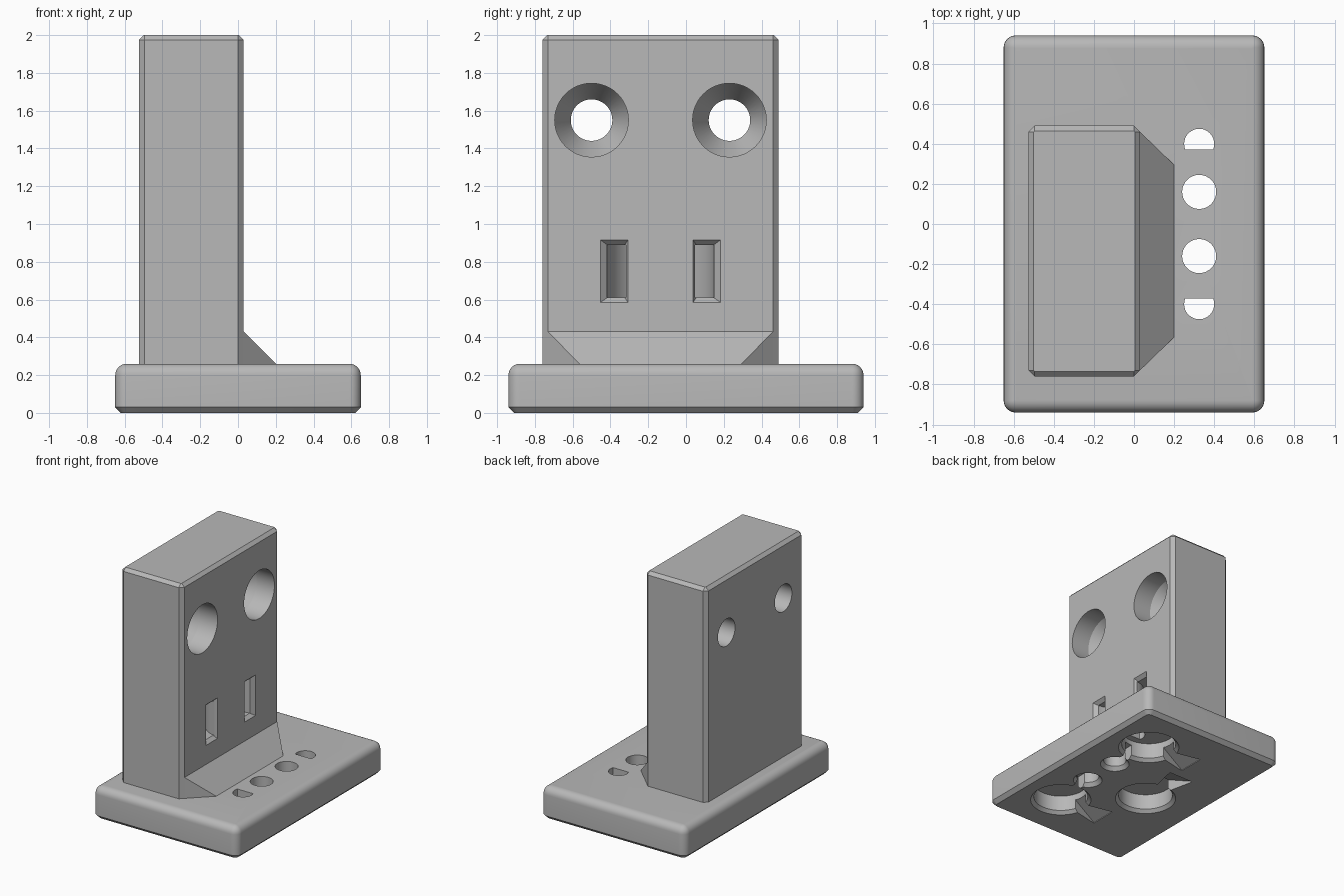
import bpy, bmesh
from math import sin, cos, pi, radians
from mathutils import Matrix, Vector

old = bpy.data.objects.get("Cube")
if old:
    bpy.data.objects.remove(old, do_unlink=True)

grey = bpy.data.materials.new("plain_grey")
grey.use_nodes = True
COLOUR = (0.48, 0.48, 0.48, 1)
grey.diffuse_color = COLOUR
grey.node_tree.nodes["Principled BSDF"].inputs["Base Color"].default_value = COLOUR


def finish(name, bm):
    bmesh.ops.recalc_face_normals(bm, faces=bm.faces)
    mesh = bpy.data.meshes.new(name)
    bm.to_mesh(mesh)
    bm.free()
    mesh.materials.append(grey)
    obj = bpy.data.objects.new(name, mesh)
    bpy.context.collection.objects.link(obj)
    return obj


def hull(name, points):
    bm = bmesh.new()
    for p in points:
        bm.verts.new(p)
    bmesh.ops.convex_hull(bm, input=bm.verts)
    bmesh.ops.dissolve_limit(bm, angle_limit=0.01, verts=bm.verts, edges=bm.edges)
    return finish(name, bm)


def loft(name, centre, half, radius, segments, levels):
    """Stack rounded rectangles; levels are (inset, z) pairs."""
    bm = bmesh.new()
    rings = []
    for inset, z in levels:
        r = max(radius - inset, 0.004)
        ring = []
        for corner, (sx, sy) in enumerate(((1, 1), (-1, 1), (-1, -1), (1, -1))):
            cx = centre[0] + sx * (half[0] - inset - r)
            cy = centre[1] + sy * (half[1] - inset - r)
            for i in range(segments + 1):
                a = pi / 2 * (corner + i / segments)
                ring.append(bm.verts.new((cx + r * cos(a), cy + r * sin(a), z)))
        rings.append(ring)
    n = len(rings[0])
    for low, high in zip(rings, rings[1:]):
        for i in range(n):
            j = (i + 1) % n
            bm.faces.new((low[i], low[j], high[j], high[i]))
    bm.faces.new(rings[0])
    bm.faces.new(rings[-1])
    return finish(name, bm)


def lathe(name, profile, origin, turn=None, steps=48):
    """Turn a closed (radius, height) outline about its axis."""
    bm = bmesh.new()
    n = len(profile)
    rings = [[bm.verts.new((r * cos(2 * pi * k / steps), r * sin(2 * pi * k / steps), z))
              for r, z in profile] for k in range(steps)]
    for k in range(steps):
        a, b = rings[k], rings[(k + 1) % steps]
        for i in range(n):
            j = (i + 1) % n
            if profile[i][0] or profile[j][0]:
                bm.faces.new((a[i], b[i], b[j], a[j]))
    bmesh.ops.remove_doubles(bm, verts=bm.verts, dist=1e-5)
    bmesh.ops.dissolve_degenerate(bm, edges=bm.edges, dist=1e-5)
    m = Matrix.Translation(origin) @ (turn or Matrix.Identity(4))
    bmesh.ops.transform(bm, matrix=m, verts=bm.verts)
    return finish(name, bm)


def carve(target, cutters):
    bpy.context.view_layer.objects.active = target
    for cutter in cutters:
        cutter.hide_render = True
        mod = target.modifiers.new("cut", 'BOOLEAN')
        mod.operation = 'DIFFERENCE'
        mod.solver = 'EXACT'
        mod.object = cutter
        bpy.ops.object.modifier_apply(modifier=mod.name)
        bpy.data.objects.remove(cutter, do_unlink=True)


def smooth(obj):
    bpy.ops.object.select_all(action='DESELECT')
    obj.select_set(True)
    bpy.context.view_layer.objects.active = obj
    bpy.ops.object.shade_smooth_by_angle(angle=radians(25))


# Base plate: rounded top rim, chamfered underside
TOP = 0.26
R = 0.06
rim = [(R * (1 - cos(a)), TOP - R + R * sin(a)) for a in [pi / 2 * i / 6 for i in range(7)]]
base = loft("base_plate", (0, 0), (0.65, 0.94), R, 8, [(0.03, 0), (0, 0.03)] + rim)

# Round pockets underneath, each with a sloping pry notch
DEEP = 0.15
cuts = []
for x, y, way in ((0.29, 0.52, (-1, 0)), (0.29, -0.52, (-1, 0)), (-0.19, -0.09, (0, 1))):
    cuts.append(lathe("pocket", [(0, -0.02), (0.23, -0.02), (0.23, 0), (0.205, 0.025),
                                 (0.205, DEEP), (0, DEEP)], (x, y, 0)))
    d = Vector((way[0], way[1], 0))
    side = Vector((-d.y, d.x, 0))
    c = Vector((x, y, 0))
    pts = []
    for s in (-1, 1):
        for along, wide, z in ((0.1, 0.04, -0.02), (0.1, 0.04, DEEP - 0.01),
                               (0.42, 0.11, -0.02), (0.42, 0.11, 0.005)):
            pts.append(c + d * along + side * s * wide + Vector((0, 0, z)))
    cuts.append(hull("pry_notch", pts))

# Cable holes through the plate, joined to the pockets by channels
for s in (-1, 1):
    cuts.append(lathe("cable_hole", [(0, -0.02), (0.11, -0.02), (0.11, 0), (0.085, 0.03),
                                     (0.085, 0.3), (0, 0.3)], (0.325, s * 0.16, 0), steps=32))
    cuts.append(hull("channel", [(0.325 + w, s * y, z) for w in (-0.035, 0.035)
                                 for y in (0.16, 0.42) for z in (-0.02, 0.11)]))
    arc = [radians(-22 + 224 * i / 20) for i in range(21)]
    cuts.append(hull("half_hole", [(0.325 + 0.075 * cos(a), s * (0.4 + 0.075 * sin(a)), z)
                                   for a in arc for z in (0.1, 0.3)]))
carve(base, cuts)
smooth(base)

# Upright block with chamfered edges
FACE = 0.03
MID = -0.135
upright = loft("upright_block", (-0.2475, MID), (0.2775, 0.625), 0.03, 1,
               [(0, TOP), (0, 1.975), (0.025, 2)])

# Countersunk screw holes
turn = Matrix.Rotation(-pi / 2, 4, 'Y')
cuts = [lathe("screw_hole", [(0, -0.05), (0.195, -0.05), (0.195, 0.16), (0.11, 0.32),
                             (0.11, 0.7), (0, 0.7)], (FACE, MID + s * 0.365, 1.55), turn)
        for s in (-1, 1)]

# Curved strap tunnel joining two chamfered slots
cuts.append(lathe("strap_tunnel", [(0.185, 0.61), (0.285, 0.61), (0.285, 0.89), (0.185, 0.89)],
                  (FACE, MID, 0)))
for s in (-1, 1):
    cuts.append(hull("slot_mouth", [(FACE + dx, MID + s * y, 0.75 + t * h)
                                    for dx, near, far, h in ((0.001, 0.172, 0.318, 0.166),
                                                             (-0.03, 0.19, 0.28, 0.138))
                                    for y in (near, far) for t in (-1, 1)]))
carve(upright, cuts)
smooth(upright)

# Sloping gusset at the foot of the upright
hull("gusset", [(x, y, z) for x, inset, z in ((-0.05, 0.03, TOP), (-0.05, 0.03, 0.43),
                                              (FACE, 0.03, TOP), (FACE, 0.03, 0.43),
                                              (0.2, 0.195, TOP))
                for y in (MID - 0.625 + inset, MID + 0.625 - inset)])
